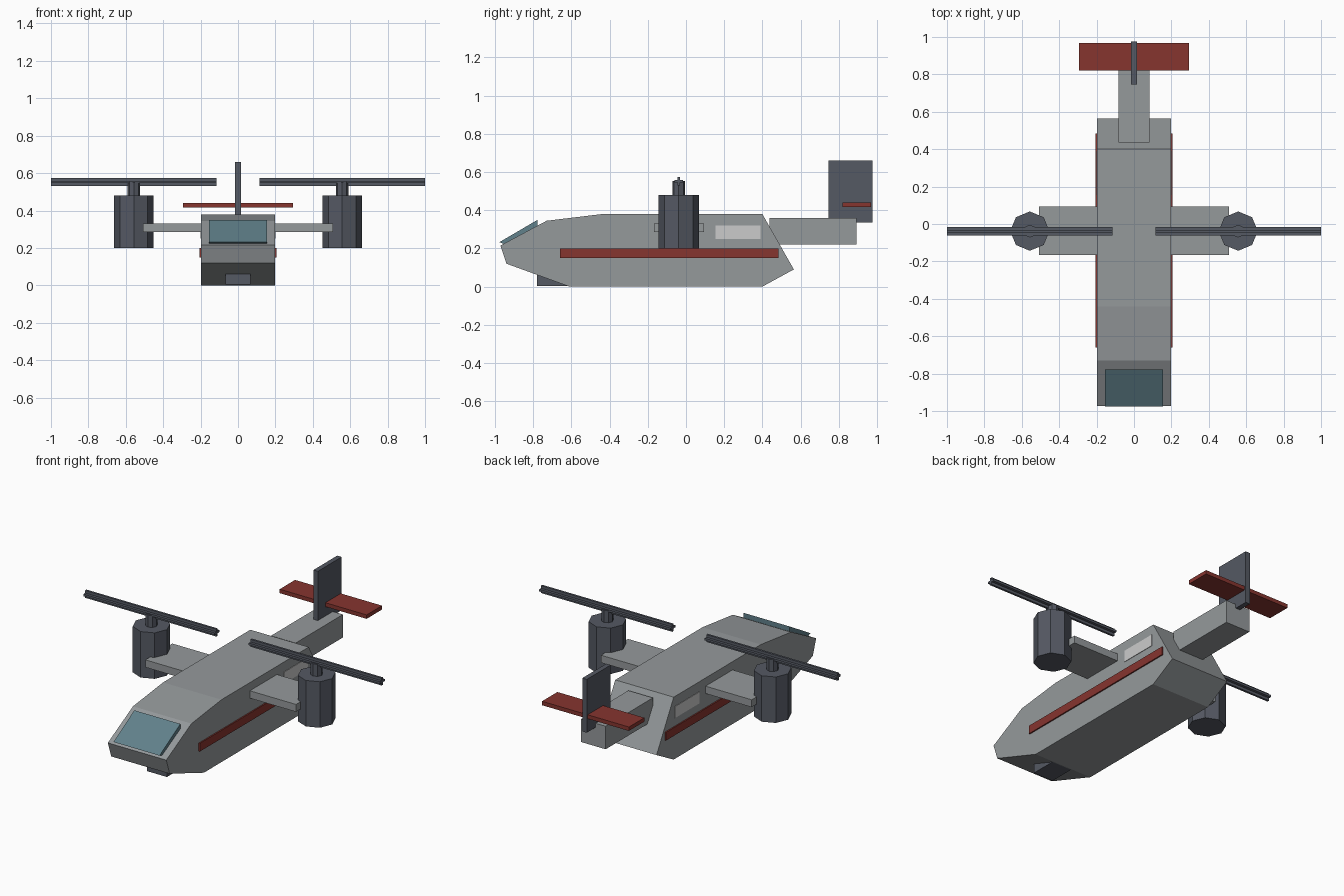
import bpy, bmesh
from mathutils import Matrix, Vector

if "Cube" in bpy.data.objects:
    bpy.data.objects.remove(bpy.data.objects["Cube"])


def material(name, rgb):
    m = bpy.data.materials.new(name)
    m.diffuse_color = (*rgb, 1)
    m.use_nodes = True
    m.node_tree.nodes["Principled BSDF"].inputs["Base Color"].default_value = m.diffuse_color
    return m


HULL = material("hull_grey", (0.30, 0.32, 0.33))
DARK = material("dark_grey", (0.09, 0.10, 0.125))
RED = material("dark_red", (0.24, 0.035, 0.028))
GLASS = material("glass_teal", (0.12, 0.22, 0.26))
PALE = material("pale_grey", (0.62, 0.62, 0.62))


def finish(name, bm, mat):
    bmesh.ops.recalc_face_normals(bm, faces=bm.faces)
    mesh = bpy.data.meshes.new(name)
    bm.to_mesh(mesh)
    bm.free()
    mesh.materials.append(mat)
    obj = bpy.data.objects.new(name, mesh)
    bpy.context.collection.objects.link(obj)
    return obj


def box(name, x, y, z, mat):
    """Box from (min, max) ranges on each axis."""
    bm = bmesh.new()
    size = [r[1] - r[0] for r in (x, y, z)]
    mid = Vector([(r[0] + r[1]) / 2 for r in (x, y, z)])
    bmesh.ops.create_cube(bm, size=1, matrix=Matrix.Translation(mid) @ Matrix.Diagonal((*size, 1)))
    return finish(name, bm, mat)


def prism(name, profile, half_width, mat):
    """Side profile of (y, z) points extruded across x."""
    bm = bmesh.new()
    face = bm.faces.new([bm.verts.new((-half_width, y, z)) for y, z in profile])
    ext = bmesh.ops.extrude_face_region(bm, geom=[face])
    moved = [v for v in ext["geom"] if isinstance(v, bmesh.types.BMVert)]
    bmesh.ops.translate(bm, verts=moved, vec=(2 * half_width, 0, 0))
    return finish(name, bm, mat)


def octagon(name, x, y, z, radius, mat):
    """Upright eight-sided cylinder with corners on the axes."""
    bm = bmesh.new()
    bmesh.ops.create_cone(bm, cap_ends=True, segments=8, radius1=radius, radius2=radius,
                          depth=z[1] - z[0],
                          matrix=Matrix.Translation((x, y, (z[0] + z[1]) / 2)))
    return finish(name, bm, mat)


# Body
prism("fuselage", [(-0.972, 0.215), (-0.94, 0.12), (-0.61, 0), (0.40, 0), (0.565, 0.09),
                   (0.40, 0.38), (-0.44, 0.38), (-0.73, 0.345)], 0.197, HULL)
prism("windshield", [(-0.977, 0.233), (-0.777, 0.35), (-0.777, 0.315), (-0.95, 0.222)],
      0.155, GLASS)
box("chin_sensor", (-0.067, 0.067), (-0.78, -0.60), (0.004, 0.065), DARK)

# Tail
box("tail_boom", (-0.083, 0.083), (0.437, 0.892), (0.22, 0.36), HULL)
box("tail_fin", (-0.015, 0.015), (0.747, 0.977), (0.335, 0.66), DARK)
box("tailplane", (-0.293, 0.293), (0.82, 0.968), (0.417, 0.441), RED)

# Wing
box("wing", (-0.508, 0.508), (-0.167, 0.093), (0.285, 0.33), HULL)

# Mirrored side details and rotors
Y = -0.038
for side, s in (("left", 1), ("right", -1)):
    def span(a, b):
        return tuple(sorted((s * a, s * b)))
    box(f"{side}_stripe", span(0.19, 0.205), (-0.66, 0.485), (0.15, 0.20), RED)
    box(f"{side}_window", span(0.19, 0.20), (0.155, 0.39), (0.25, 0.32), PALE)
    cx = s * 0.557
    octagon(f"{side}_nacelle", cx, Y, (0.20, 0.48), 0.105, DARK)
    octagon(f"{side}_rotor_hub", cx, Y, (0.47, 0.553), 0.034, DARK)
    # Blade with a plus-shaped section
    box(f"{side}_blade_flat", span(0.115, 1.0), (Y - 0.023, Y + 0.023), (0.546, 0.559), DARK)
    box(f"{side}_blade_upright", span(0.115, 1.0), (Y - 0.0065, Y + 0.0065), (0.53, 0.575), DARK)
